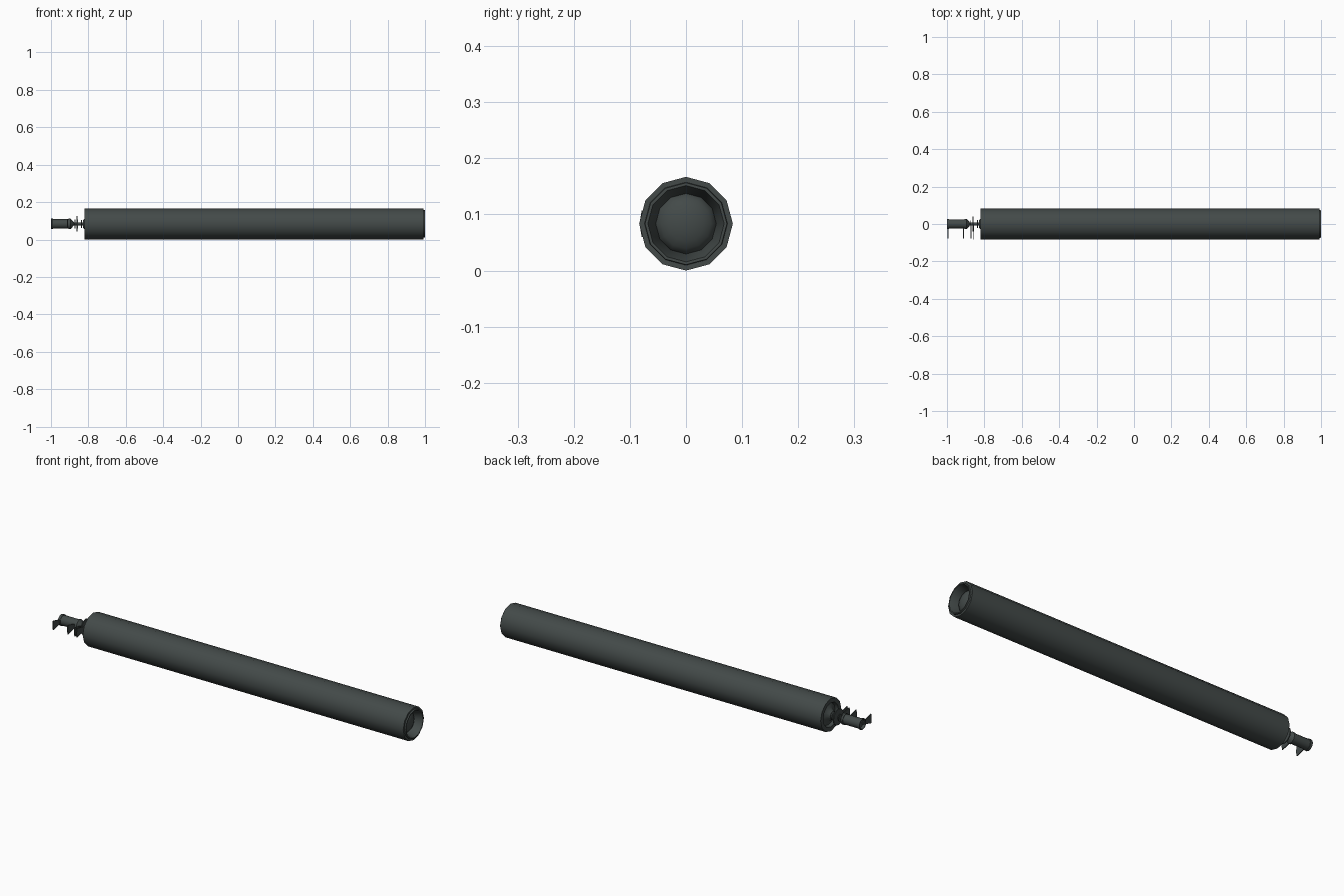
import bpy, bmesh, math

if "Cube" in bpy.data.objects:
    bpy.data.objects.remove(bpy.data.objects["Cube"])

CZ = 0.0835   # axis height

metal = bpy.data.materials.new("dark_gunmetal")
metal.diffuse_color = (0.056, 0.068, 0.066, 1)
metal.use_nodes = True
metal.node_tree.nodes["Principled BSDF"].inputs["Base Color"].default_value = metal.diffuse_color


def finish(name, bm, angle=40):
    bmesh.ops.remove_doubles(bm, verts=bm.verts, dist=1e-5)
    bmesh.ops.recalc_face_normals(bm, faces=bm.faces)
    me = bpy.data.meshes.new(name)
    bm.to_mesh(me)
    bm.free()
    me.materials.append(metal)
    ob = bpy.data.objects.new(name, me)
    bpy.context.collection.objects.link(ob)
    bpy.ops.object.select_all(action='DESELECT')
    ob.select_set(True)
    bpy.context.view_layer.objects.active = ob
    bpy.ops.object.shade_smooth_by_angle(angle=math.radians(angle))
    return ob


def lathe(name, profile, sides=12, closed=False):
    """Revolve (x, radius) points about the long axis."""
    bm = bmesh.new()
    rings = []
    for x, r in profile:
        rings.append([bm.verts.new((x, r * math.sin(a), CZ + r * math.cos(a)))
                      for a in (2 * math.pi * i / sides for i in range(sides))])
    pairs = list(zip(rings, rings[1:]))
    if closed:
        pairs.append((rings[-1], rings[0]))
    for a, b in pairs:
        for i in range(sides):
            j = (i + 1) % sides
            bm.faces.new((a[i], a[j], b[j], b[i]))
    return finish(name, bm)


def blade(name, x, reach=0.079, flare=0.024, t=0.004):
    """Thin plate reaching toward the front, widening at its tip."""
    bm = bmesh.new()
    outline = [(-0.006, -0.006), (-reach + 0.004, -flare), (-reach, 0),
               (-reach + 0.004, flare), (-0.006, 0.006)]
    face = bm.faces.new([bm.verts.new((x - t / 2, y, CZ + z)) for y, z in outline])
    ext = bmesh.ops.extrude_face_region(bm, geom=[face])
    verts = [g for g in ext["geom"] if isinstance(g, bmesh.types.BMVert)]
    bmesh.ops.translate(bm, verts=verts, vec=(t, 0, 0))
    return finish(name, bm, 20)


# main tube with hollow ends and a slim front lip
lathe("main_tube", [
    (-0.80, 0.056), (-0.82, 0.062), (-0.82, 0.0835), (0.993, 0.0835),
    (0.993, 0.074), (1.0, 0.073), (1.0, 0.068), (0.955, 0.054)], closed=True)

# rounded plug inside the muzzle
R, steps = 0.055, 5
lathe("muzzle_dome", [(0.95 + 0.028 * math.sin(a), R * math.cos(a))
                      for a in (math.pi / 2 * i / steps for i in range(steps + 1))])

# rear hub sitting in the recess, with its spindle
lathe("rear_hub", [(-0.79, 0.0), (-0.79, 0.058), (-0.805, 0.056), (-0.812, 0.035),
                   (-0.83, 0.02), (-0.83, 0.0)])
lathe("spindle", [(-0.82, 0.0), (-0.82, 0.008), (-0.90, 0.008), (-0.90, 0.0)])

# collars along the spindle
for i, (x, r, t) in enumerate([(-0.836, 0.021, 0.006), (-0.861, 0.041, 0.005),
                               (-0.873, 0.018, 0.004)]):
    lathe(f"collar_{i + 1}", [(x - t / 2, 0), (x - t / 2, r), (x + t / 2, r), (x + t / 2, 0)])

# rear canister with end rims and a tapered nose
lathe("rear_canister", [
    (-0.988, 0.0), (-0.988, 0.021), (-1.0, 0.024), (-1.0, 0.028), (-0.988, 0.028),
    (-0.988, 0.025), (-0.905, 0.025), (-0.905, 0.028), (-0.895, 0.028),
    (-0.878, 0.009), (-0.878, 0.0)])

# thin contact blades
for i, x in enumerate([-0.994, -0.911, -0.872, -0.857]):
    blade(f"contact_blade_{i + 1}", x, reach=0.083 if i == 3 else 0.078)
